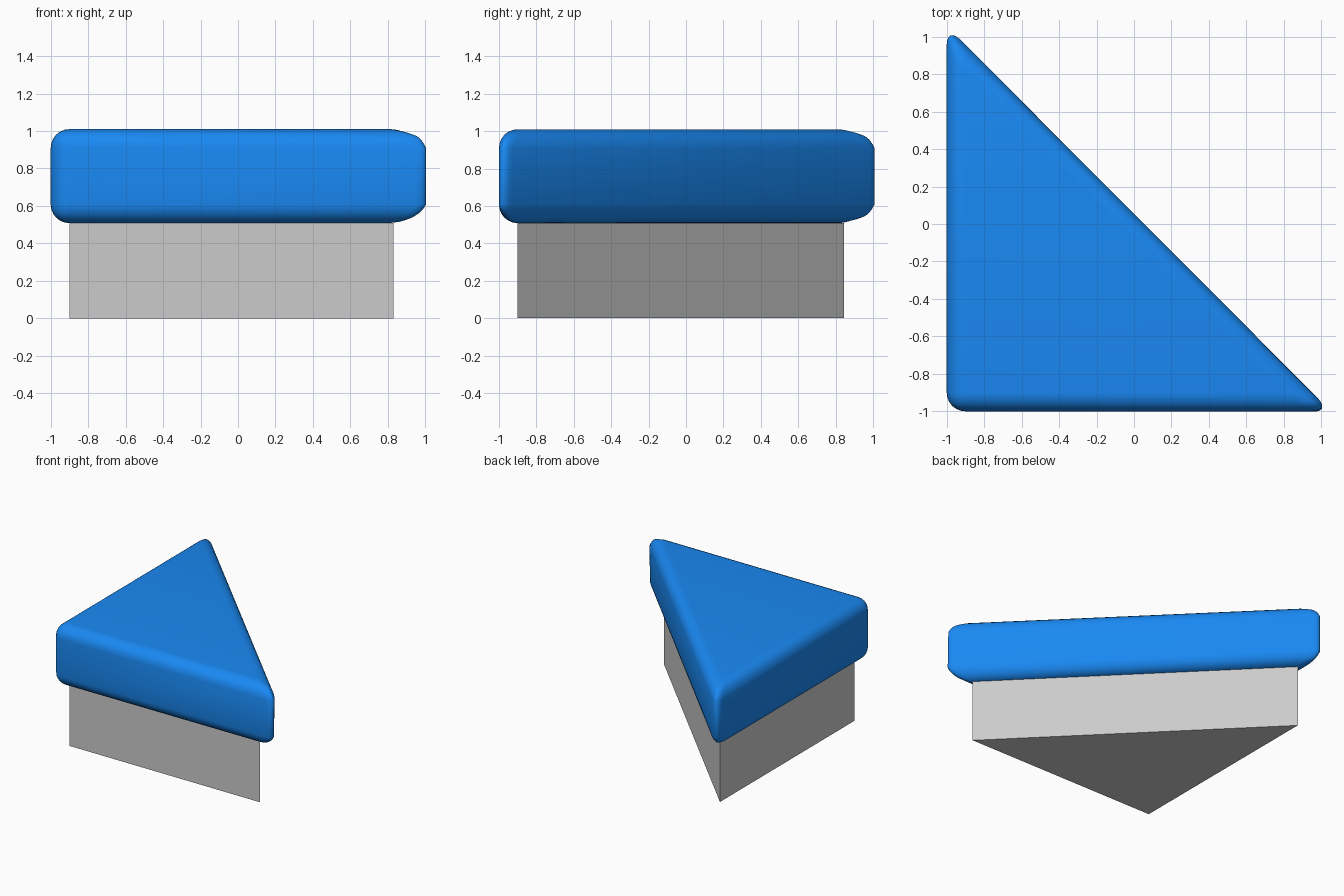
import bpy, bmesh

if "Cube" in bpy.data.objects:
    bpy.data.objects.remove(bpy.data.objects["Cube"])

def prism(name, bottom, top, z0, z1):
    """Closed triangular prism from two outlines."""
    bm = bmesh.new()
    lo = [bm.verts.new((x, y, z0)) for x, y in bottom]
    hi = [bm.verts.new((x, y, z1)) for x, y in top]
    bm.faces.new(lo[::-1])
    bm.faces.new(hi)
    for i in range(3):
        j = (i + 1) % 3
        bm.faces.new((lo[i], lo[j], hi[j], hi[i]))
    bmesh.ops.recalc_face_normals(bm, faces=bm.faces)
    mesh = bpy.data.meshes.new(name)
    bm.to_mesh(mesh)
    bm.free()
    ob = bpy.data.objects.new(name, mesh)
    bpy.context.collection.objects.link(ob)
    return ob

# Grey plinth, flat faced
plinth = [(-0.9, -0.9), (0.83, -0.9), (-0.9, 0.845)]
prism("triangular_base", plinth, plinth, 0, 0.51)

# Blue rounded cap; its right tip tapers in slightly towards the bottom
cap = prism("rounded_cap",
            [(-1, -1), (1.035, -1), (-1, 1.057)],
            [(-1, -1), (1.057, -1), (-1, 1.057)], 0.508, 1.01)
bevel = cap.modifiers.new("Rounding", 'BEVEL')
bevel.width = 0.1
bevel.segments = 6
bevel.limit_method = 'NONE'

blue = bpy.data.materials.new("blue")
blue.diffuse_color = (0.01, 0.25, 0.9, 1)
blue.use_nodes = True
blue.node_tree.nodes["Principled BSDF"].inputs["Base Color"].default_value = blue.diffuse_color
cap.data.materials.append(blue)
for p in cap.data.polygons:
    p.use_smooth = True
